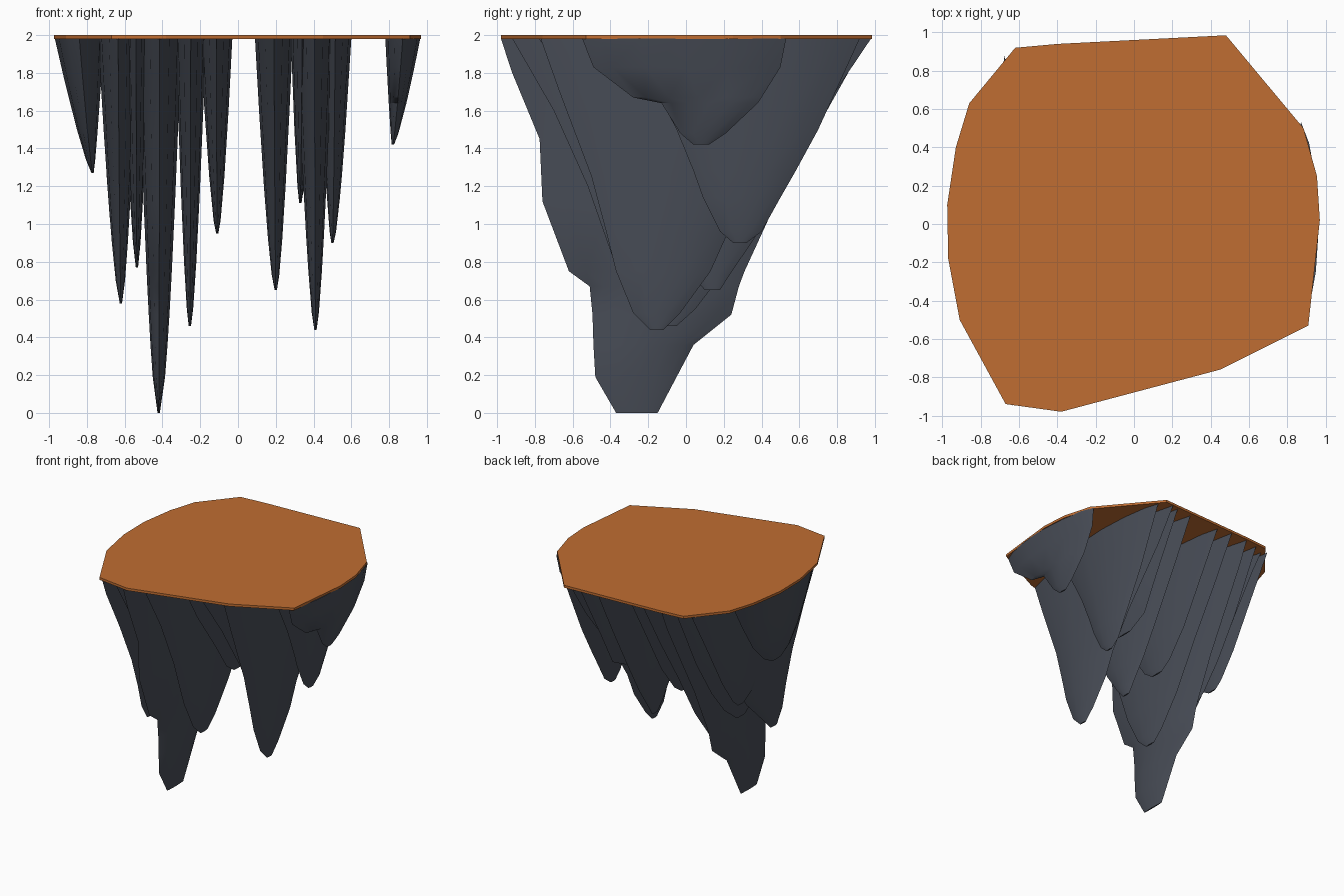
import bpy, bmesh, math

if "Cube" in bpy.data.objects:
    bpy.data.objects.remove(bpy.data.objects["Cube"])


def material(name, rgb):
    m = bpy.data.materials.new(name)
    m.diffuse_color = (*rgb, 1)
    m.use_nodes = True
    m.node_tree.nodes["Principled BSDF"].inputs["Base Color"].default_value = m.diffuse_color
    return m


ROCK = material("slate rock", (0.065, 0.074, 0.095))
SOIL = material("orange soil", (0.53, 0.155, 0.032))
TOP = 1.982


def finish(bm, name, mat):
    bmesh.ops.recalc_face_normals(bm, faces=bm.faces)
    me = bpy.data.meshes.new(name)
    bm.to_mesh(me)
    bm.free()
    ob = bpy.data.objects.new(name, me)
    bpy.context.collection.objects.link(ob)
    me.materials.append(mat)
    return ob


# Thin soil slab on top
outline = [(-.975, .1), (-.97, -.18), (-.91, -.5), (-.67, -.94), (-.38, -.98),
           (.45, -.76), (.91, -.53), (.97, .02), (.955, .25), (.885, .5),
           (.48, .985), (-.4, .94), (-.62, .92), (-.86, .63), (-.93, .4)]
bm = bmesh.new()
face = bm.faces.new([bm.verts.new((x, y, TOP - .003)) for x, y in outline])
ext = bmesh.ops.extrude_face_region(bm, geom=[face])
for v in ext["geom"]:
    if isinstance(v, bmesh.types.BMVert):
        v.co.z = 2.0
finish(bm, "soil_slab", SOIL)

# Lens cross-section: (fraction along y, fraction of half width)
LENS = [(0, 0), (.1, .45), (.28, .83), (.5, 1), (.72, .83), (.9, .45)]
LENS = LENS + [(1, 0)] + [(f, -w) for f, w in reversed(LENS[1:])]


def fin(name, x, left, right, levels, power=.68):
    """Blade tapering from top span left..right to a ridge at x; levels are (z, y0, y1)."""
    bm = bmesh.new()
    rings = []
    z0 = levels[0][0]
    for z, y0, y1 in levels:
        t = ((z - z0) / (TOP - z0)) ** power if z > z0 else 0
        a = x + (left - x) * t - .006 * (1 - t)
        b = x + (right - x) * t + .006 * (1 - t)
        mid, half = (a + b) / 2, (b - a) / 2
        rings.append([bm.verts.new((mid + w * half, y0 + f * (y1 - y0), z)) for f, w in LENS])
    n = len(LENS)
    for lo, hi in zip(rings, rings[1:]):
        for i in range(n):
            j = (i + 1) % n
            bm.faces.new((lo[i], lo[j], hi[j], hi[i]))
    bm.faces.new(rings[0])
    bm.faces.new(rings[-1])
    ob = finish(bm, name, ROCK)
    bpy.context.view_layer.objects.active = ob
    ob.select_set(True)
    bpy.ops.object.shade_smooth_by_angle(angle=math.radians(30))
    ob.select_set(False)


# Hanging rock fins, from left to right
fin("fin_1", -.77, -.97, -.71, [(1.27, -.2, -.08), (1.34, -.3, .05), (1.5, -.4, .22),
                                (1.75, -.5, .4), (TOP, -.56, .55)], .82)
fin("fin_2_side", -.665, -.73, -.62, [(.98, .15, .24), (1.04, .05, .31), (1.25, -.15, .46),
                                      (1.55, -.35, .63), (TOP, -.6, .88)])
fin("fin_2", -.62, -.74, -.53, [(.58, -.36, -.27), (.7, -.43, -.15), (.9, -.48, .06),
                                (1.15, -.56, .26), (1.5, -.72, .5), (1.85, -.9, .74),
                                (TOP, -.95, .85)])
fin("fin_3", -.535, -.61, -.47, [(.77, -.05, .07), (.9, -.22, .24), (1.12, -.4, .42),
                                 (1.45, -.6, .63), (TOP, -.92, .9)])
fin("fin_4", -.42, -.53, -.30, [(0, -.37, -.15), (.19, -.48, -.05), (.36, -.49, .04),
                                (.52, -.495, .24), (.67, -.51, .28), (.75, -.62, .31),
                                (1.12, -.76, .48), (1.45, -.775, .66), (1.8, -.92, .85),
                                (TOP, -.98, .93)], .6)
fin("fin_5", -.255, -.33, -.17, [(.46, -.15, -.05), (.55, -.25, .05), (.8, -.38, .24),
                                 (1.2, -.52, .47), (1.6, -.7, .72), (TOP, -.92, .94)])
fin("fin_6", -.11, -.2, -.03, [(.95, .1, .22), (1.02, 0, .32), (1.25, -.15, .5),
                               (1.6, -.4, .7), (TOP, -.62, .92)])
fin("fin_7", .2, .09, .29, [(.65, .1, .18), (.73, .03, .23), (.92, -.1, .36),
                            (1.2, -.25, .52), (1.6, -.5, .74), (TOP, -.78, .94)])
fin("fin_8", .33, .28, .4, [(1.11, .2, .35), (1.2, .1, .53), (1.5, -.15, .69), (TOP, -.5, .96)])
fin("fin_9", .41, .31, .5, [(.44, -.19, -.12), (.53, -.28, -.03), (.75, -.37, .13),
                            (.95, -.42, .22), (1.25, -.5, .42), (1.7, -.67, .79), (TOP, -.77, .98)])
fin("fin_10", .5, .43, .6, [(.9, .25, .32), (.96, .18, .4), (1.14, .09, .5), (1.28, .04, .58),
                            (1.5, -.05, .7), (TOP, -.3, .92)])
fin("fin_11", .82, .78, .965, [(1.42, .04, .12), (1.48, -.03, .21), (1.64, -.13, .38),
                               (1.67, -.28, .4), (1.83, -.49, .5), (TOP, -.55, .53)], .8)
